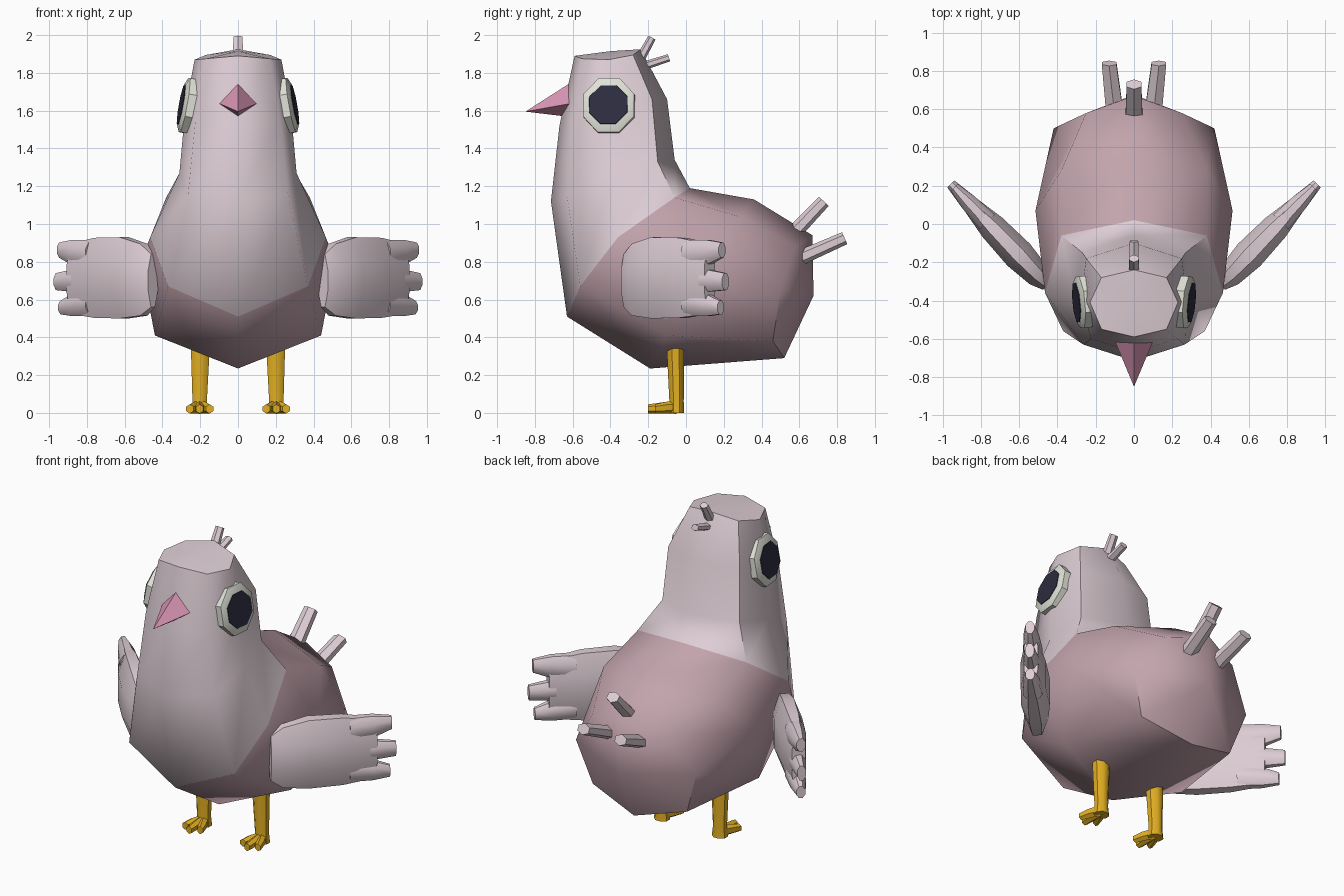
import bpy, bmesh, math
from mathutils import Vector

if "Cube" in bpy.data.objects:
    bpy.data.objects.remove(bpy.data.objects["Cube"], do_unlink=True)


def material(name, rgb):
    """Flat material from 0-255 sRGB values."""
    lin = [((c / 255 + 0.055) / 1.055) ** 2.4 for c in rgb] + [1.0]
    m = bpy.data.materials.new(name)
    m.use_nodes = True
    m.diffuse_color = lin
    bsdf = m.node_tree.nodes["Principled BSDF"]
    bsdf.inputs["Base Color"].default_value = lin
    bsdf.inputs["Roughness"].default_value = 0.8
    return m


PALE = material("pale_pink_feathers", (222, 206, 213))
DUSKY = material("dusky_pink_feathers", (195, 164, 173))
BEAK = material("beak_pink", (219, 150, 181))
YELLOW = material("leg_yellow", (225, 174, 34))
WHITE = material("eye_white", (224, 226, 215))
DARK = material("pupil_navy", (45, 45, 64))


def loft(name, rings, mats, start=None, end=None, rule=None, angle=45):
    """Skin rings of points; ends are fanned to a tip point or closed flat."""
    bm = bmesh.new()
    loops = [[bm.verts.new(p) for p in ring] for ring in rings]
    n = len(loops[0])
    for k in range(len(loops) - 1):
        a, b = loops[k], loops[k + 1]
        for i in range(n):
            j = (i + 1) % n
            f = bm.faces.new((a[i], a[j], b[j], b[i]))
            f.material_index = rule(k) if rule else 0
    for loop, tip, k in ((loops[0], start, 0), (loops[-1], end, len(loops) - 1)):
        if tip is None:
            faces = [bm.faces.new(loop)]
        else:
            v = bm.verts.new(tip)
            faces = [bm.faces.new((loop[i], loop[(i + 1) % n], v)) for i in range(n)]
        for f in faces:
            f.material_index = rule(k) if rule else 0
    bmesh.ops.recalc_face_normals(bm, faces=bm.faces)
    me = bpy.data.meshes.new(name)
    bm.to_mesh(me)
    bm.free()
    for m in mats:
        me.materials.append(m)
    me.shade_smooth()
    me.set_sharp_from_angle(angle=math.radians(angle))
    ob = bpy.data.objects.new(name, me)
    bpy.context.collection.objects.link(ob)
    return ob


def tube(name, sections, s, t, mats, sides=8, rule=None, angle=45, mirror=1):
    """Loft of flat-sided ovals: each section is (centre, half size on s, half size on t)."""
    s, t = Vector(s).normalized(), Vector(t).normalized()
    fit = 1 / math.cos(math.pi / sides)
    rings = []
    for c, a, b in sections:
        ring = []
        for i in range(sides):
            w = 2 * math.pi * (i + 0.5) / sides
            p = Vector(c) + s * (a * fit * math.cos(w)) + t * (b * fit * math.sin(w))
            ring.append((p.x * mirror, p.y, p.z))
        rings.append(ring)
    return loft(name, rings, mats, rule=rule, angle=angle)


def feather(name, base, tip, w, h, taper=0.85, mirror=1):
    """Short stubby six-sided feather, wide along x."""
    d = Vector(tip) - Vector(base)
    tube(name, [(base, w, h), (tip, w * taper, h * taper)],
         (1, 0, 0), d.cross(Vector((1, 0, 0))), [PALE], sides=6, angle=35, mirror=mirror)


# Body: half rings from crown to rump, mirrored into eight-sided loops
half_rings = [
    [(0, -.24, 1.925), (.17, -.28, 1.895), (.23, -.41, 1.87), (.17, -.55, 1.875), (0, -.59, 1.89)],
    [(0, -.10, 1.66), (.25, -.18, 1.66), (.28, -.40, 1.60), (.225, -.60, 1.55), (0, -.67, 1.52)],
    [(0, -.06, 1.34), (.27, -.15, 1.33), (.31, -.38, 1.27), (.265, -.63, 1.15), (0, -.715, 1.12)],
    [(0, .02, 1.19), (.38, -.06, 1.14), (.465, -.36, .93), (.37, -.56, .67), (0, -.63, .51)],
    [(0, .36, 1.13), (.38, .28, 1.04), (.515, .07, .80), (.44, -.10, .41), (0, -.19, .235)],
    [(0, .67, .94), (.25, .58, .88), (.42, .50, .65), (.33, .46, .38), (0, .52, .29)],
]
rings = [r + [(-x, y, z) for x, y, z in r[3:0:-1]] for r in half_rings]
loft("body", rings, [PALE, DUSKY], start=(0, -.40, 1.915), end=(0, .675, .62),
     rule=lambda k: 1 if k >= 3 else 0, angle=55)

# Beak: four-sided pyramid
loft("beak", [[(0, -.60, 1.755), (.105, -.60, 1.64), (0, -.60, 1.565), (-.105, -.60, 1.64)]],
     [BEAK], end=(0, -.85, 1.595), angle=30)

# Crest and tail feathers
feather("crest_feather_upper", (0, -.245, 1.87), (0, -.18, 1.987), .028, .022)
feather("crest_feather_lower", (0, -.23, 1.835), (0, -.09, 1.88), .026, .02)
feather("tail_feather_upper", (0, .54, .92), (0, .73, 1.12), .045, .036)

for side, m in (("left", 1), ("right", -1)):
    feather(side + "_tail_feather", (.10, .58, .81), (.13, .84, .925), .045, .035, mirror=m)

    # Eye: low octagonal rim with a flat pupil on top
    nrm = Vector((1, -.10, .18)).normalized()
    across = Vector((0, 0, 1)).cross(nrm)
    up = nrm.cross(across)
    c = Vector((.288, -.41, 1.63))
    tube(side + "_eye", [(c - nrm * .06, .135, .145), (c - nrm * .005, .135, .145),
                         (c + nrm * .012, .105, .107)],
         across, up, [WHITE], angle=30, mirror=m)
    tube(side + "_pupil", [(c + nrm * .010, .103, .104), (c + nrm * .015, .101, .102)],
         across, up, [DARK], angle=30, mirror=m)

    # Wing: padded paddle swept outwards and back, with three finger feathers
    root, out = Vector((.45, -.32, 0)), Vector((.69, .72, 0))
    flat = out.cross(Vector((0, 0, 1)))

    def at(u, z):
        return root + out * u + Vector((0, 0, z))

    tube(side + "_wing", [(at(0, .70), .14, .035), (at(.07, .705), .19, .065),
                          (at(.22, .715), .215, .082), (at(.42, .715), .212, .072),
                          (at(.62, .71), .185, .04)],
         (0, 0, 1), flat, [PALE], angle=50, mirror=m)
    for part, z0, h0, z1, h1, end in (("upper", .835, .08, .862, .040, .71),
                                      ("middle", .705, .07, .695, .045, .735),
                                      ("lower", .585, .07, .558, .036, .70)):
        tube(f"{side}_wing_{part}_feather", [(at(.46, z0), h0, .055), (at(.60, (z0 + z1) / 2), h0 * .85, .045),
                                             (at(end, z1), h1, .026)],
             (0, 0, 1), flat, [PALE], angle=50, mirror=m)

    # Leg and three-toed foot
    tube(side + "_leg", [((.20, -.055, .38), .05, .046), ((.20, -.055, .30), .048, .045),
                         ((.203, -.05, .06), .038, .038), ((.203, -.05, 0), .045, .04)],
         (1, 0, 0), (0, 1, 0), [YELLOW], mirror=m)
    for toe, x, y in (("inner", .15, -.165), ("middle", .203, -.20), ("outer", .255, -.165)):
        tube(f"{side}_{toe}_toe", [((.203, -.05, .03), .03, .03),
                                   ((x * .6 + .0812, -.11, .027), .025, .027),
                                   ((x, y, .021), .019, .021)],
             (1, 0, 0), (0, 0, 1), [YELLOW], sides=6, mirror=m)
